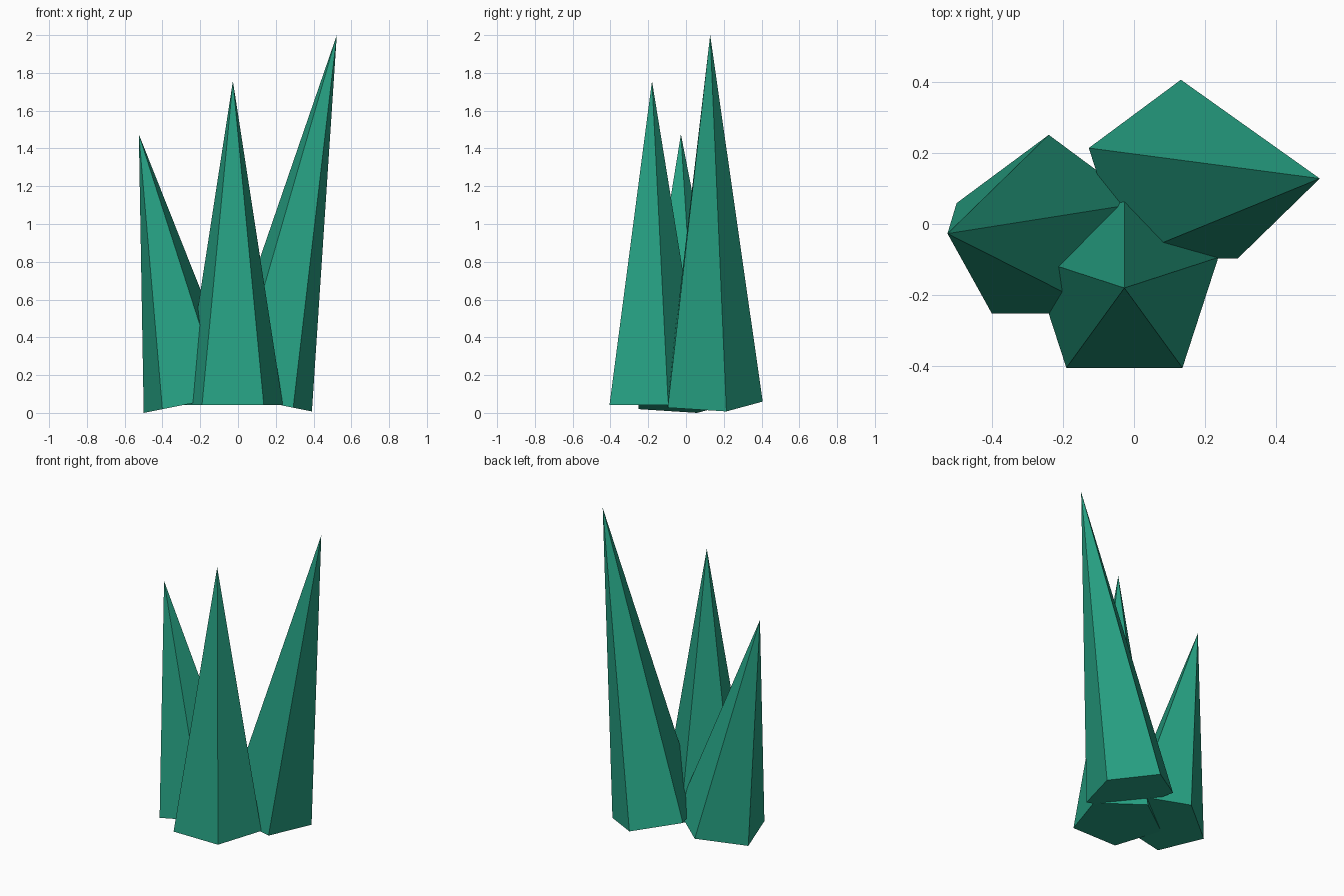
import bpy, bmesh
from math import sin, cos, pi, atan2, hypot
from mathutils import Matrix, Vector

if "Cube" in bpy.data.objects:
    bpy.data.objects.remove(bpy.data.objects["Cube"])

green = bpy.data.materials.new("emerald green")
green.diffuse_color = (0.0194, 0.352, 0.223, 1)
green.use_nodes = True
green.node_tree.nodes["Principled BSDF"].inputs["Base Color"].default_value = green.diffuse_color


def spike(name, base, tip, radius=0.278, sides=5):
    """Pentagonal pyramid, one corner facing +y, leaning sideways to its tip."""
    base, tip = Vector(base), Vector(tip)
    dx, dz = tip.x - base.x, tip.z - base.z
    bm = bmesh.new()
    ring = [bm.verts.new((-radius * sin(2 * pi * i / sides),
                          radius * cos(2 * pi * i / sides), 0)) for i in range(sides)]
    apex = bm.verts.new((0, 0, hypot(dx, dz)))
    bm.faces.new(ring[::-1])
    for i in range(sides):
        bm.faces.new((ring[i], ring[(i + 1) % sides], apex))
    bm.transform(Matrix.Translation(base) @ Matrix.Rotation(atan2(dx, dz), 4, 'Y'))
    bmesh.ops.recalc_face_normals(bm, faces=bm.faces)
    mesh = bpy.data.meshes.new(name)
    bm.to_mesh(mesh)
    bm.free()
    mesh.materials.append(green)
    bpy.context.collection.objects.link(bpy.data.objects.new(name, mesh))


# Three crystal spikes: an upright one in front, two leaning outwards
spike("centre_spike", (-0.027, -0.18, 0.043), (-0.027, -0.18, 1.757))
spike("right_spike", (0.132, 0.128, 0.06), (0.523, 0.128, 2.0))
spike("left_spike", (-0.24, -0.027, 0.052), (-0.525, -0.027, 1.475))
